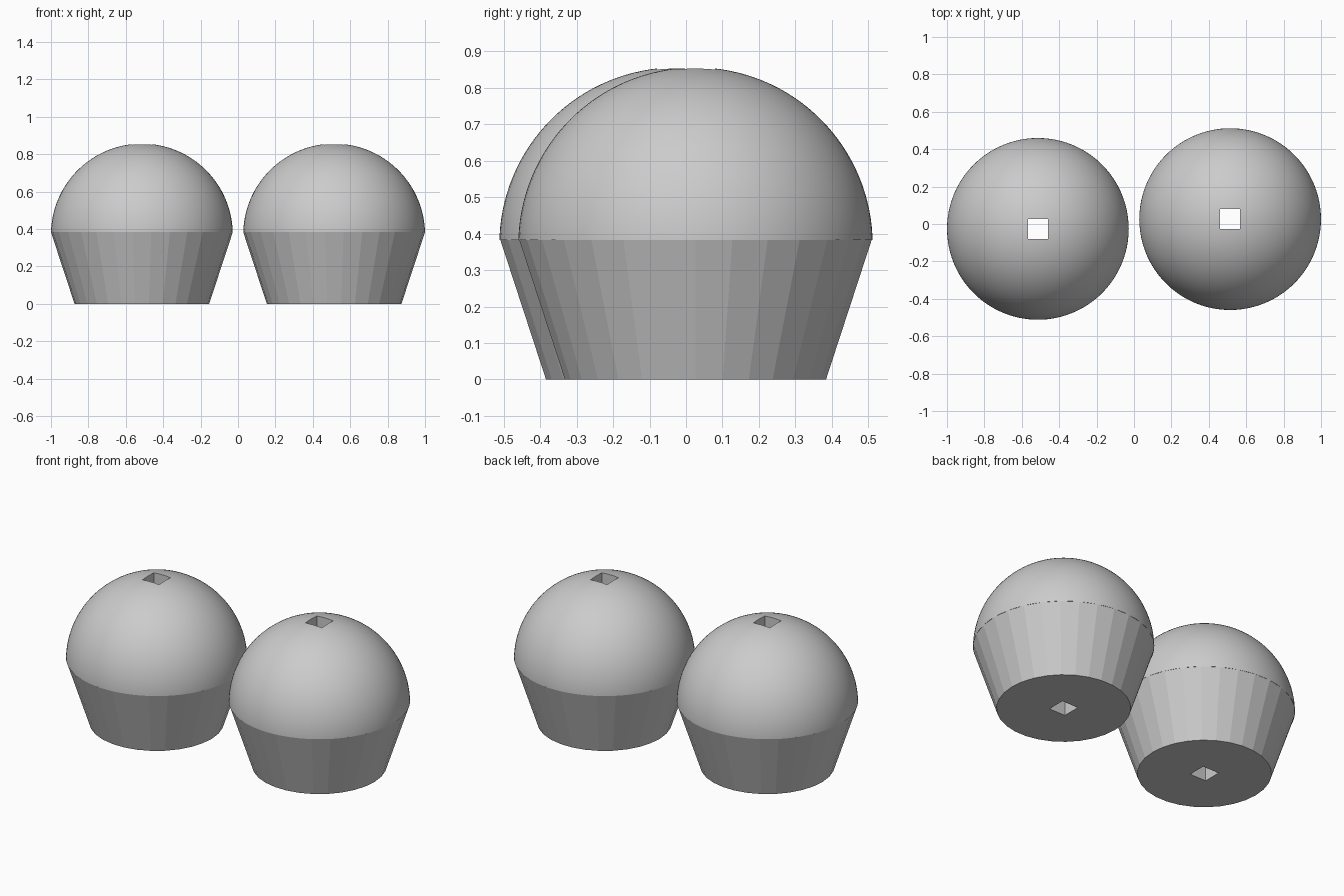
import bpy
import bmesh
import math
from mathutils import Matrix, Vector

if "Cube" in bpy.data.objects:
    bpy.data.objects.remove(bpy.data.objects["Cube"], do_unlink=True)

RIM_Z, RIM_R, BASE_R = 0.383, 0.486, 0.36
DOME_Z, HOLE = 0.37, 0.108

grey = bpy.data.materials.new("plain_grey")
grey.use_nodes = True
grey.diffuse_color = (0.6, 0.6, 0.6, 1)
grey.node_tree.nodes["Principled BSDF"].inputs["Base Color"].default_value = (0.6, 0.6, 0.6, 1)


def make_object(name, bm, location):
    bmesh.ops.recalc_face_normals(bm, faces=bm.faces)
    mesh = bpy.data.meshes.new(name)
    bm.to_mesh(mesh)
    bm.free()
    mesh.materials.append(grey)
    obj = bpy.data.objects.new(name, mesh)
    obj.location = location
    bpy.context.collection.objects.link(obj)
    return obj


def cup_mesh():
    # Tapered wrapper with flat facets
    bm = bmesh.new()
    bmesh.ops.create_cone(bm, cap_ends=True, segments=30, radius1=BASE_R,
                          radius2=RIM_R, depth=RIM_Z,
                          matrix=Matrix.Translation((0, 0, RIM_Z / 2))
                          @ Matrix.Rotation(math.pi / 2, 4, "Z"))
    return bm


def dome_mesh():
    # Sphere trimmed level with the rim, closed underneath
    bm = bmesh.new()
    bmesh.ops.create_uvsphere(bm, u_segments=96, v_segments=64, radius=RIM_R,
                              matrix=Matrix.Translation((0, 0, DOME_Z)))
    bmesh.ops.bisect_plane(bm, geom=bm.verts[:] + bm.edges[:] + bm.faces[:],
                           plane_co=Vector((0, 0, RIM_Z)),
                           plane_no=Vector((0, 0, 1)), clear_inner=True)
    bmesh.ops.holes_fill(bm, edges=[e for e in bm.edges if e.is_boundary])
    return bm


def cutter_mesh():
    bm = bmesh.new()
    bmesh.ops.create_cube(bm, size=1, matrix=Matrix.Diagonal((HOLE, HOLE, 3, 1)))
    return bm


def bore(obj, cutter, smooth):
    # Cut the square shaft, then set the shading
    mod = obj.modifiers.new("square_hole", "BOOLEAN")
    mod.operation = "DIFFERENCE"
    mod.solver = "EXACT"
    mod.object = cutter
    bpy.ops.object.select_all(action="DESELECT")
    bpy.context.view_layer.objects.active = obj
    obj.select_set(True)
    bpy.ops.object.modifier_apply(modifier=mod.name)
    if smooth:
        bpy.ops.object.shade_smooth_by_angle(angle=math.radians(30))


# Matching pair, set slightly off line from each other
for side, sign in (("left", 1), ("right", -1)):
    place = (sign * 0.514, sign * 0.026, 0)
    cutter = make_object(side + "_hole_cutter", cutter_mesh(), place)
    cutter.hide_render = True
    cup = make_object(side + "_cup", cup_mesh(), place)
    dome = make_object(side + "_dome", dome_mesh(), place)
    bpy.context.view_layer.update()
    bore(cup, cutter, False)
    bore(dome, cutter, True)
    bpy.data.objects.remove(cutter, do_unlink=True)
